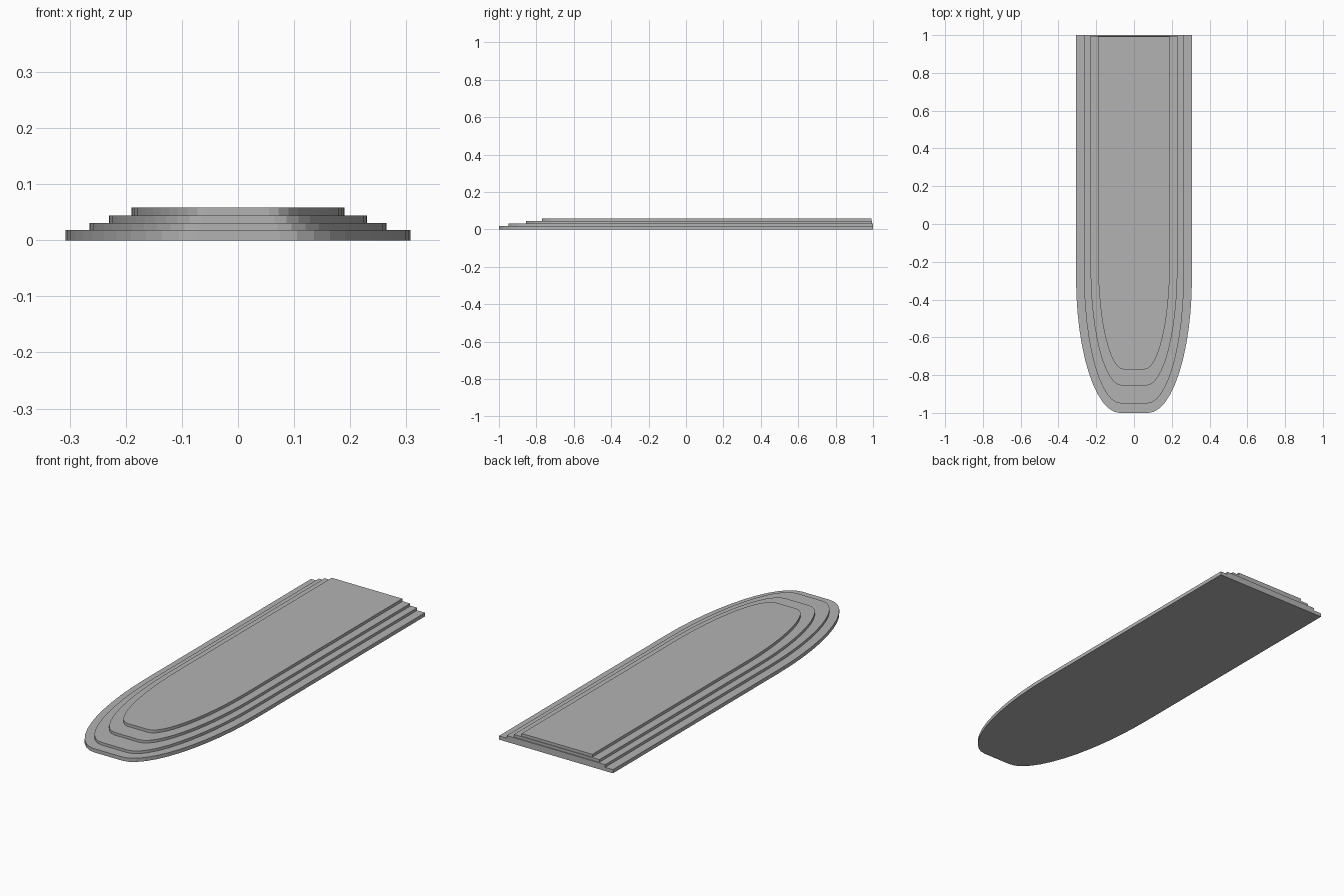
import bpy, bmesh, math

if "Cube" in bpy.data.objects:
    bpy.data.objects.remove(bpy.data.objects["Cube"])

grey = bpy.data.materials.new("dark_grey")
grey.diffuse_color = (0.45, 0.45, 0.45, 1.0)
grey.use_nodes = True
grey.node_tree.nodes["Principled BSDF"].inputs["Base Color"].default_value = grey.diffuse_color


def slab(name, half_w, tip, start, back, flat, z0, z1, steps=12):
    """Flat plate: square at the back, elliptical nose with a blunt tip."""
    rx, ry = half_w - flat, start - tip
    side = [(half_w, back)]
    for i in range(steps + 1):
        a = math.pi / 2 * i / steps
        side.append((flat + rx * math.cos(a), start - ry * math.sin(a)))
    outline = side + [(-x, y) for x, y in reversed(side)]
    outline.reverse()                     # counter-clockwise from above
    bm = bmesh.new()
    face = bm.faces.new([bm.verts.new((x, y, z0)) for x, y in outline])
    ext = bmesh.ops.extrude_face_region(bm, geom=[face], use_keep_orig=True)
    for v in ext["geom"]:
        if isinstance(v, bmesh.types.BMVert):
            v.co.z = z1
    bmesh.ops.recalc_face_normals(bm, faces=bm.faces)
    mesh = bpy.data.meshes.new(name)
    bm.to_mesh(mesh)
    bm.free()
    mesh.materials.append(grey)
    obj = bpy.data.objects.new(name, mesh)
    bpy.context.collection.objects.link(obj)
    return obj


# Four stepped layers, bottom to top
slab("base_layer", 0.307, -1.0, -0.28, 1.0, 0.075, 0.0, 0.018)
slab("second_layer", 0.265, -0.95, -0.26, 1.0, 0.07, 0.018, 0.031)
slab("third_layer", 0.23, -0.855, -0.23, 0.995, 0.065, 0.031, 0.044)
slab("top_layer", 0.19, -0.77, -0.20, 0.992, 0.055, 0.044, 0.058)
